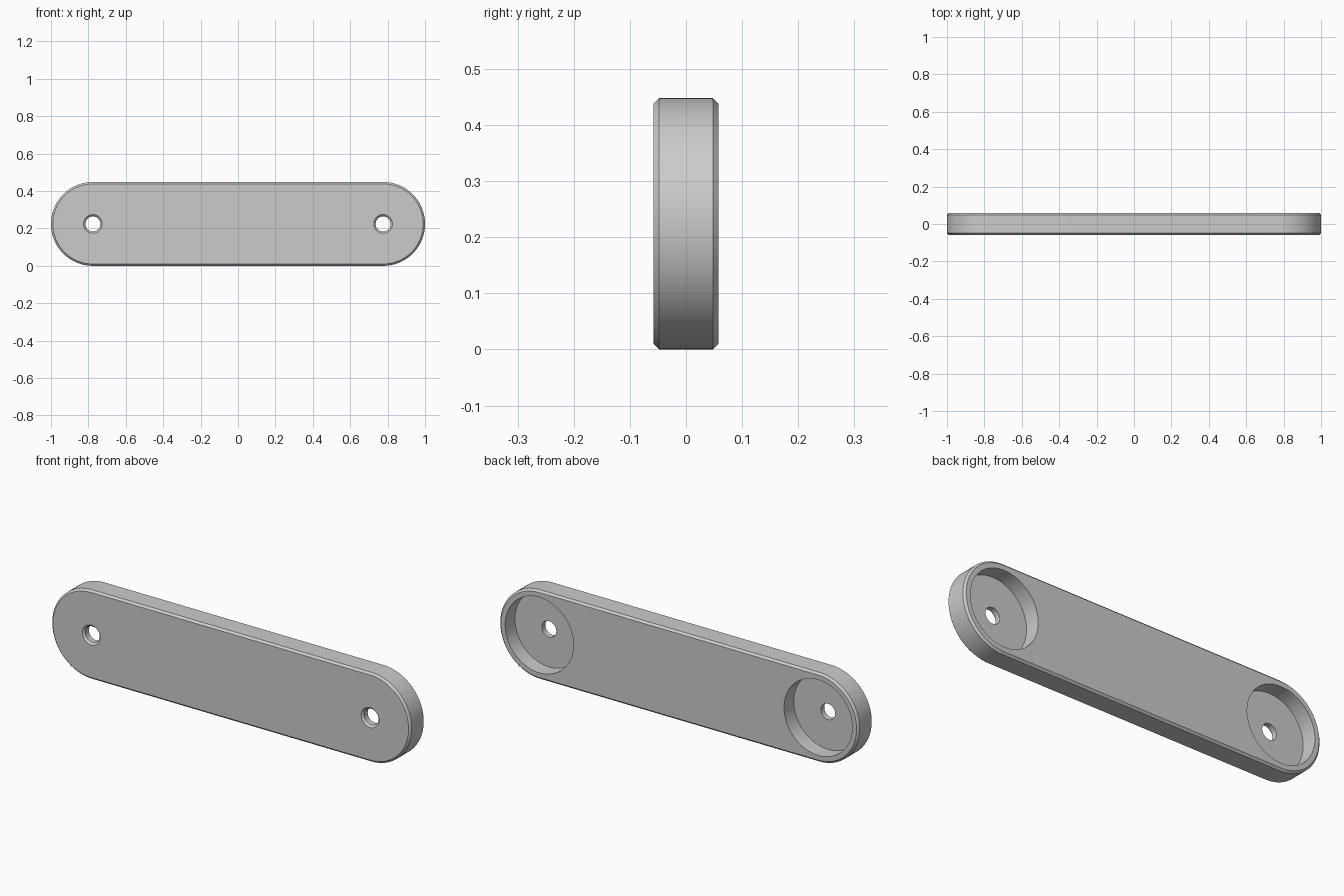
import bpy
import bmesh
from math import cos, sin, pi, radians

cube = bpy.data.objects.get("Cube")
if cube:
    bpy.data.objects.remove(cube, do_unlink=True)

RADIUS = 0.224           # rounded end radius, also half the height
SPAN = 1 - RADIUS        # distance from the middle to each end's centre
HALF = 0.058             # half the thickness
CHAMFER = 0.01
FLOOR = -0.02            # depth position of the recess floor
HOLE = 0.04
RECESS = 0.19
ARC = 64                 # segments per half circle

grey = bpy.data.materials.new("light grey")
grey.use_nodes = True
colour = (0.6, 0.6, 0.6, 1)
grey.diffuse_color = colour
grey.node_tree.nodes["Principled BSDF"].inputs["Base Color"].default_value = colour


def loft(name, profile, half_span=0, centre_x=0):
    """Skin capsule-shaped (or round) rings, given as (radius, y) pairs."""
    bm = bmesh.new()
    rings = []
    for radius, y in profile:
        ring = []
        for side in (1, -1):
            # A round shape shares the joints between its two halves
            for i in range(ARC + (1 if half_span else 0)):
                a = -pi / 2 + pi * i / ARC
                x = side * (half_span + radius * cos(a))
                z = RADIUS + side * radius * sin(a)
                ring.append(bm.verts.new((centre_x + x, y, z)))
        rings.append(ring)
    for low, high in zip(rings, rings[1:]):
        for i in range(len(low)):
            j = (i + 1) % len(low)
            bm.faces.new((low[i], low[j], high[j], high[i]))
    bm.faces.new(rings[0])
    bm.faces.new(rings[-1])
    bmesh.ops.recalc_face_normals(bm, faces=bm.faces)
    mesh = bpy.data.meshes.new(name)
    bm.to_mesh(mesh)
    bm.free()
    mesh.materials.append(grey)
    obj = bpy.data.objects.new(name, mesh)
    bpy.context.collection.objects.link(obj)
    return obj


# Capsule-shaped plate with chamfered rims
plate = loft("plate", [
    (RADIUS - CHAMFER, -HALF), (RADIUS, -HALF + CHAMFER),
    (RADIUS, HALF - CHAMFER), (RADIUS - CHAMFER, HALF)], SPAN)
bpy.ops.object.select_all(action='DESELECT')
plate.select_set(True)
bpy.context.view_layer.objects.active = plate

# Chamfered through hole and round back recess at each end
for side, label in ((1, "left"), (-1, "right")):
    cutter = loft(label + "_hole_cutter", [
        (HOLE + 2 * CHAMFER, -HALF - CHAMFER), (HOLE, -HALF + CHAMFER),
        (HOLE, FLOOR), (RECESS, FLOOR), (RECESS, HALF * 2)],
        centre_x=side * SPAN)
    cutter.hide_render = True
    cut = plate.modifiers.new(label + "_cut", 'BOOLEAN')
    cut.operation = 'DIFFERENCE'
    cut.solver = 'EXACT'
    cut.object = cutter
    bpy.ops.object.modifier_apply(modifier=cut.name)
    bpy.data.objects.remove(cutter, do_unlink=True)

bpy.ops.object.shade_smooth_by_angle(angle=radians(30))
